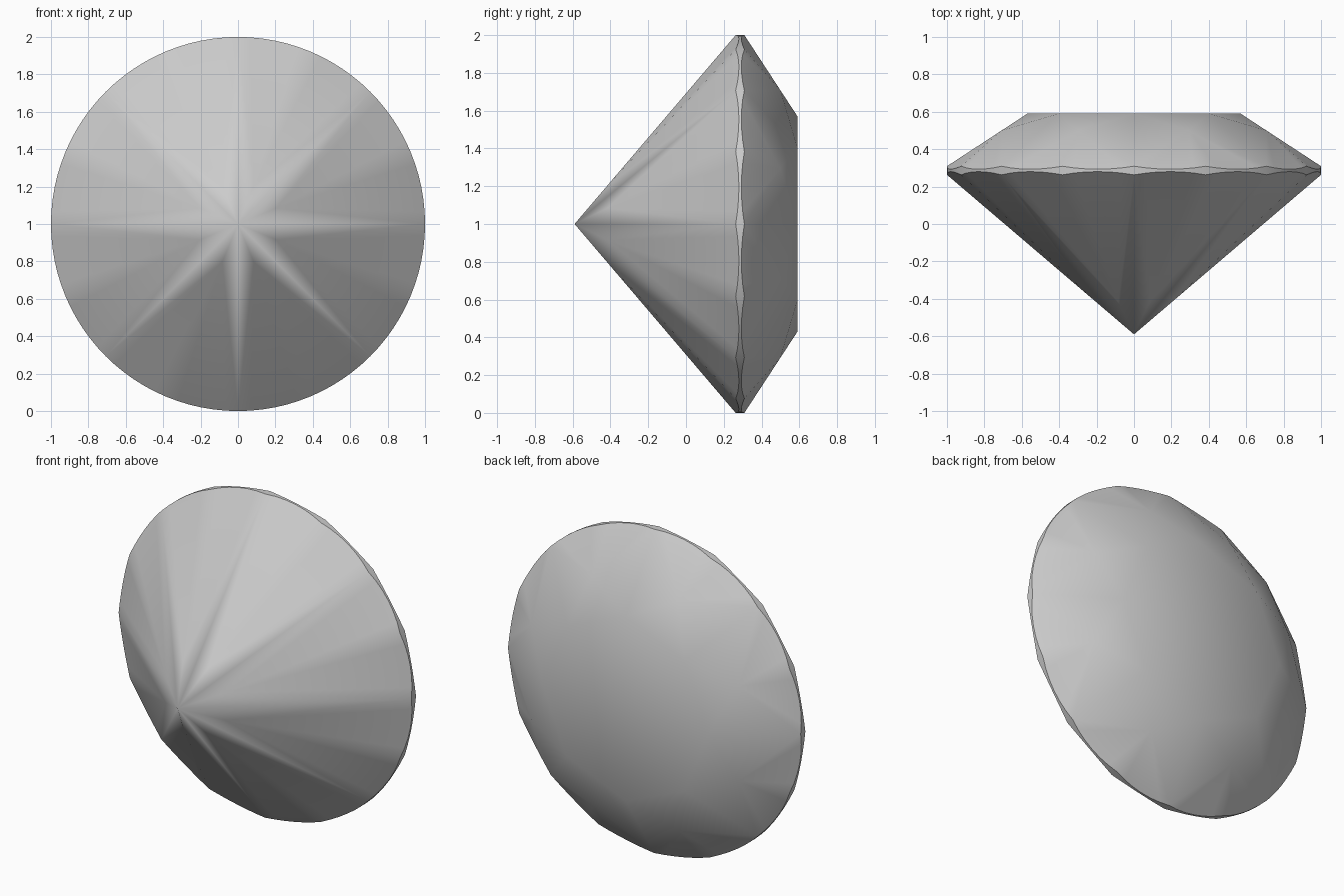
import bpy, bmesh
from math import sin, cos, pi, radians
from mathutils import Vector

cube = bpy.data.objects.get("Cube")
if cube:
    bpy.data.objects.remove(cube, do_unlink=True)

TIP, TABLE = -0.59, 0.59            # depth of the point and of the flat table
GIRDLE_FRONT, GIRDLE_BACK = 0.263, 0.309
TABLE_R, STAR_R, LOWER_R = 0.57, 0.766, 0.22
STEP = pi / 8                       # one sixteenth of a turn
ARC = 6                             # girdle segments per half facet

bm = bmesh.new()


def ring_point(radius, angle, depth):
    return Vector((radius * cos(angle), depth, 1 + radius * sin(angle)))


def face(points):
    bm.faces.new([bm.verts.new(p) for p in points])


def kite_depth(radius, inner_r, inner_y, girdle_y):
    """Depth of a side corner lying in the plane of its kite facet."""
    t = (radius * cos(STEP) - inner_r) / (1 - inner_r)
    return inner_y + t * (girdle_y - inner_y)


def girdle_arc(corner, a, b, depth):
    """Curve where a half facet cuts the round girdle."""
    p, q = ring_point(1, a, depth), ring_point(1, b, depth)
    normal = (p - corner).cross(q - corner)
    points = []
    for i in range(ARC + 1):
        v = ring_point(1, a + (b - a) * i / ARC, depth)
        v.y -= normal.dot(v - corner) / normal.y
        points.append(v)
    return points


star_y = kite_depth(STAR_R, TABLE_R, TABLE, GIRDLE_BACK)
lower_y = kite_depth(LOWER_R, 0, TIP, GIRDLE_FRONT)

# Table
face([ring_point(TABLE_R, 2 * STEP * k, TABLE) for k in range(8)])

for k in range(8):
    a = 2 * STEP * k
    table_a = ring_point(TABLE_R, a, TABLE)
    table_b = ring_point(TABLE_R, a + 2 * STEP, TABLE)
    star = ring_point(STAR_R, a + STEP, star_y)
    star_prev = ring_point(STAR_R, a - STEP, star_y)
    lower = ring_point(LOWER_R, a + STEP, lower_y)
    lower_prev = ring_point(LOWER_R, a - STEP, lower_y)

    # Star facet, crown kite and pavilion kite
    face([table_a, star, table_b])
    face([table_a, star_prev, ring_point(1, a, GIRDLE_BACK), star])
    face([Vector((0, TIP, 1)), lower_prev, ring_point(1, a, GIRDLE_FRONT), lower])

    # Half facets on both sides, and the scalloped girdle between them
    for start in (a, a + STEP):
        back = girdle_arc(star, start, start + STEP, GIRDLE_BACK)
        front = girdle_arc(lower, start, start + STEP, GIRDLE_FRONT)
        for i in range(ARC):
            face([star, back[i], back[i + 1]])
            face([lower, front[i], front[i + 1]])
            face([back[i], back[i + 1], front[i + 1], front[i]])

bmesh.ops.remove_doubles(bm, verts=bm.verts, dist=0.0005)
bmesh.ops.recalc_face_normals(bm, faces=bm.faces)

mesh = bpy.data.meshes.new("cut_gem")
bm.to_mesh(mesh)
bm.free()
gem = bpy.data.objects.new("cut_gem", mesh)
bpy.context.collection.objects.link(gem)

# Plain grey stone
grey = bpy.data.materials.new("light_grey")
grey.use_nodes = True
grey.diffuse_color = (0.6, 0.6, 0.6, 1)
grey.node_tree.nodes["Principled BSDF"].inputs["Base Color"].default_value = (0.6, 0.6, 0.6, 1)
mesh.materials.append(grey)

# Soft facets with a crisp girdle
bpy.ops.object.select_all(action="DESELECT")
gem.select_set(True)
bpy.context.view_layer.objects.active = gem
bpy.ops.object.shade_smooth_by_angle(angle=radians(40))
